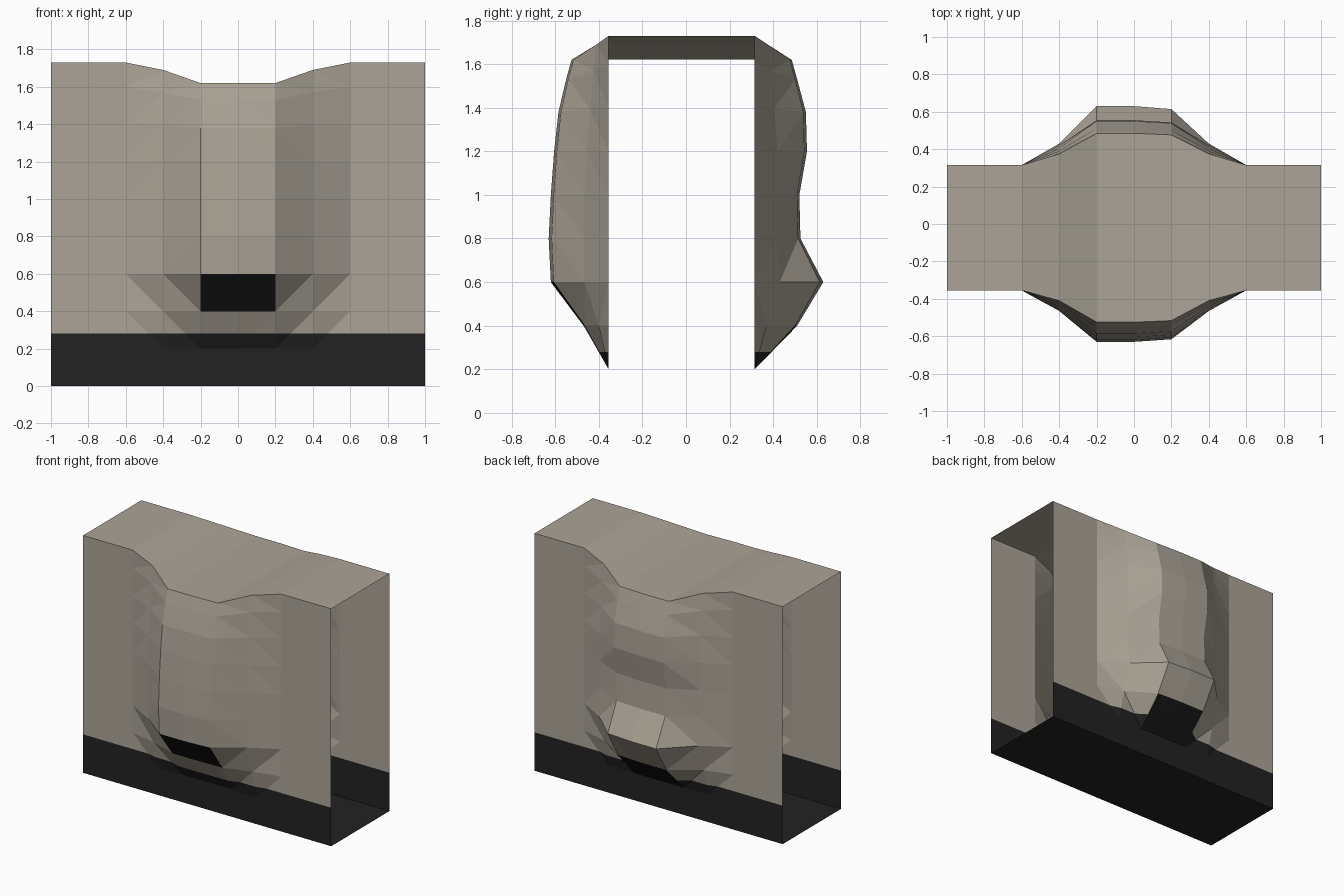
import bpy, bmesh

if "Cube" in bpy.data.objects:
    bpy.data.objects.remove(bpy.data.objects["Cube"])


def material(name, rgb):
    m = bpy.data.materials.new(name)
    m.diffuse_color = (*rgb, 1)
    m.use_nodes = True
    m.node_tree.nodes["Principled BSDF"].inputs["Base Color"].default_value = m.diffuse_color
    return m


MATS = [material("warm_grey", (0.41, 0.37, 0.31)),
        material("dark_base", (0.016, 0.016, 0.016)),
        material("black_opening", (0.009, 0.009, 0.009))]

BAND = 0.28
COLS = [-1, -0.6, -0.4, -0.2, 0, 0.2, 0.4, 0.6, 1]
ROWS = [0, 0.2, 0.4, 0.6, 0.8, 1.0, 1.2, 1.4, 1.6, 1.73]
# how far each row bulges: in the middle, and at the shoulder columns
FRONT = dict(y=-0.355, mid=[0, 0, .115, .265, .275, .265, .25, .23, .195, .17],
             side=[0, 0, .045, .11, .11, .11, .1, .085, .07, .055])
BACK = dict(y=0.315, mid=[0, 0, .195, .315, .21, .205, .24, .235, .195, .17],
            side=[0, 0, .055, .115, .1, .1, .105, .09, .075, .06])
# how far the upper rows sag: middle, shoulder
SAG = {7: (0.02, 0.005), 8: (0.07, 0.03), 9: (0.11, 0.04)}


def point(spec, i, r):
    """Position of column i, row r on a bulging wall."""
    x, sag = COLS[i], SAG.get(r, (0, 0))
    out, drop = 0, 0
    if abs(x) < 0.3:
        out, drop = spec["mid"][r] * (0.95 if x > 0 else 1), sag[0]
    elif abs(x) < 0.5:
        out, drop = spec["side"][r], sag[1]
    sign = 1 if spec["y"] > 0 else -1
    return (x, spec["y"] + sign * out, ROWS[r] - drop)


def finish(bm, name):
    me = bpy.data.meshes.new(name)
    bm.to_mesh(me)
    bm.free()
    for m in MATS:
        me.materials.append(m)
    ob = bpy.data.objects.new(name, me)
    bpy.context.collection.objects.link(ob)
    return ob


def wall(name, spec, patch_row):
    """Faceted wall with a dark lower band and a black opening in one row."""
    bm = bmesh.new()
    grid = [[bm.verts.new(point(spec, i, r)) for r in range(len(ROWS))]
            for i in range(len(COLS))]
    patch = bm.faces.layers.int.new("patch")
    for i in range(len(COLS) - 1):
        for r in range(len(ROWS) - 1):
            a, b = grid[i][r], grid[i + 1][r]
            c, d = grid[i + 1][r + 1], grid[i][r + 1]
            left, low = COLS[i] < 0, ROWS[r] < 0.59
            if left == low:
                tris = [(a, b, d), (b, c, d)]
            else:
                tris = [(a, b, c), (a, c, d)]
            for t in tris:
                f = bm.faces.new(t if spec["y"] < 0 else t[::-1])
                f[patch] = int(r == patch_row and i in (3, 4))
    # split along the band line, then colour by height
    bmesh.ops.bisect_plane(bm, geom=bm.verts[:] + bm.edges[:] + bm.faces[:],
                           plane_co=(0, 0, BAND), plane_no=(0, 0, 1))
    for f in bm.faces:
        low = f.calc_center_median().z < BAND
        f.material_index = 2 if f[patch] else int(low)
    return finish(bm, name)


def sheet(name, front, back, mat):
    """Strip joining a front edge to a back edge, open at both ends."""
    bm = bmesh.new()
    lo = [bm.verts.new(p) for p in front]
    hi = [bm.verts.new(p) for p in back]
    for i in range(len(lo) - 1):
        f = bm.faces.new((lo[i], lo[i + 1], hi[i + 1], hi[i]))
        f.material_index = mat
    return finish(bm, name)


# bulging walls
wall("front_wall", FRONT, 2)
wall("back_wall", BACK, 1)

# sagging roof and flat floor
n, top = range(len(COLS)), len(ROWS) - 1
sheet("roof", [point(FRONT, i, top) for i in n], [point(BACK, i, top) for i in n], 0)
sheet("floor", [point(BACK, i, 0) for i in n], [point(FRONT, i, 0) for i in n], 1)
